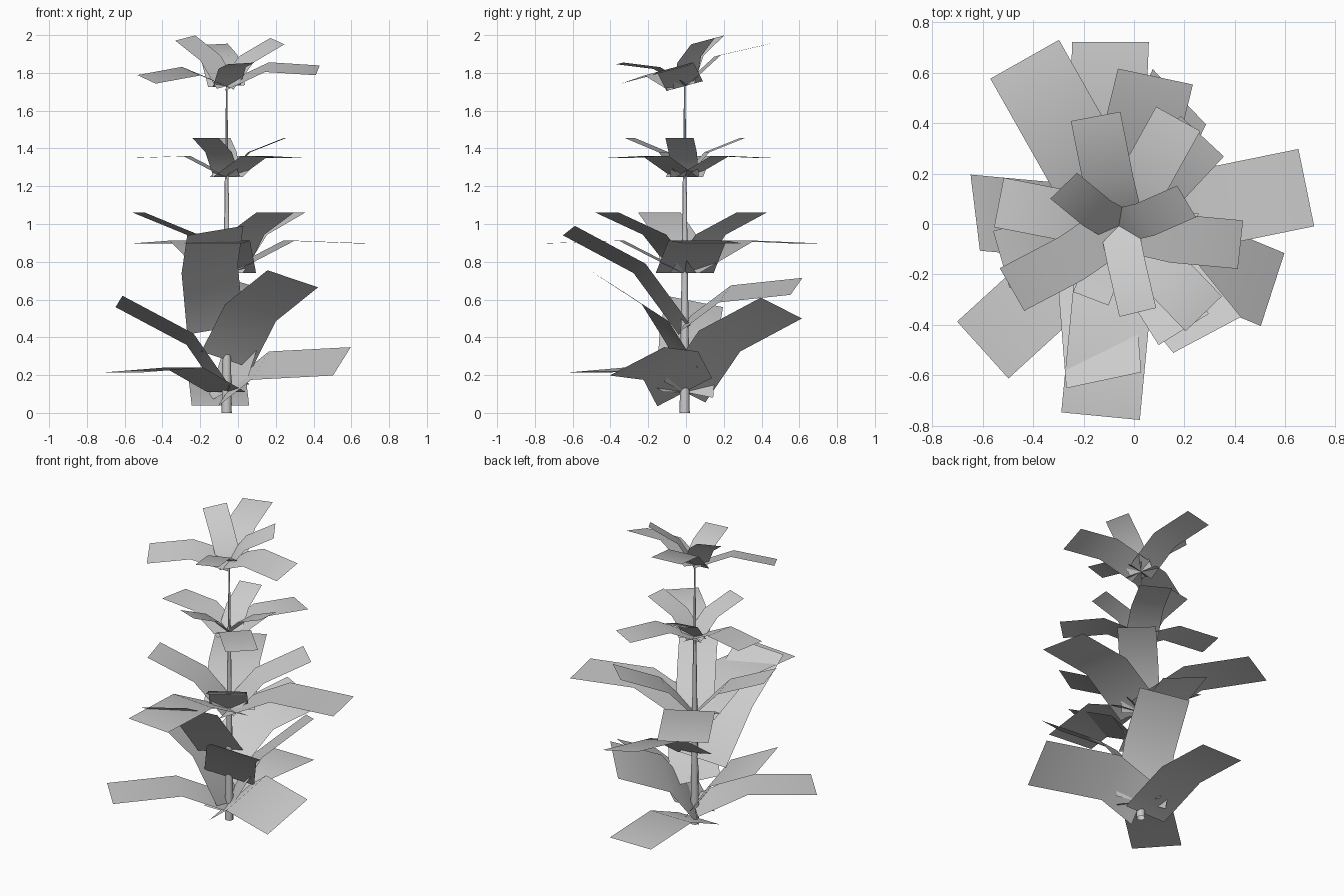
import bpy
import bmesh
from math import radians, cos, sin
from mathutils import Vector, Matrix

cube = bpy.data.objects.get("Cube")
if cube:
    bpy.data.objects.remove(cube, do_unlink=True)

# One plain grey for the whole plant
grey = bpy.data.materials.new("plain grey")
grey.use_nodes = True
colour = (0.6, 0.6, 0.6, 1)
grey.diffuse_color = colour
grey.node_tree.nodes["Principled BSDF"].inputs["Base Color"].default_value = colour

STEM = Vector((-0.06, -0.007, 0))


def finish(bm, name):
    """Turn a bmesh into a smooth shaded object."""
    mesh = bpy.data.meshes.new(name)
    for face in bm.faces:
        face.smooth = True
    bm.to_mesh(mesh)
    bm.free()
    mesh.materials.append(grey)
    obj = bpy.data.objects.new(name, mesh)
    bpy.context.scene.collection.objects.link(obj)
    return obj


def add_card(bm, centres, side):
    """Add a bent leaf card: cross edges of half-width 'side' at each centre."""
    rows = [(bm.verts.new(c - side), bm.verts.new(c + side)) for c in centres]
    for (a, b), (c, d) in zip(rows, rows[1:]):
        bm.faces.new((a, c, d, b))


def leaf_whorl(name, height, scale, upright_spin, flat_spin, tilt):
    """Three short upright leaves and three long flat ones round the stem."""
    bm = bmesh.new()
    upright = dict(angles=(-111, -5, 100), spin=upright_spin,
                   bend=(0.12, 0.13), tip=(0.31, 0.205), half=0.075)
    flat = dict(angles=(-46, 61, 169), spin=flat_spin,
                bend=(0.215, 0.11), tip=(0.485, 0.1), half=0.1)
    for kind in (upright, flat):
        for angle in kind["angles"]:
            turn = radians(angle + kind["spin"])
            out = Vector((cos(turn), sin(turn), 0))
            side = Vector((-sin(turn), cos(turn), 0)) * kind["half"]
            centres = [out * r + Vector((0, 0, h))
                       for r, h in ((0, 0), kind["bend"], kind["tip"])]
            add_card(bm, centres, side)
    place = (Matrix.Translation(STEM + Vector((0, 0, height)))
             @ Matrix.Rotation(radians(tilt), 4, "X") @ Matrix.Scale(scale, 4))
    bm.transform(place)
    return finish(bm, name)


def large_leaf(name, facing, tip, base_z, bend_z, bend_at, roll, shift=0):
    """A single large leaf from the stem to a given tip centre."""
    turn = radians(facing)
    side = Vector((-sin(turn) * 0.152, cos(turn) * 0.152, roll))
    tip = Vector(tip)
    base = STEM + Vector((shift, 0, base_z))
    bend = base.lerp(tip, bend_at)
    bend.x += shift / 2
    bend.z = bend_z
    bm = bmesh.new()
    add_card(bm, (base, bend, tip), side)
    return finish(bm, name)


# Tapered stem
bm = bmesh.new()
bmesh.ops.create_cone(bm, cap_ends=False, segments=8, radius1=0.027,
                      radius2=0.003, depth=1.75)
bmesh.ops.translate(bm, verts=bm.verts, vec=STEM + Vector((0, 0, 0.875)))
finish(bm, "stem")

# Upper leaf whorls
leaf_whorl("middle_whorl", 0.74, 1.565, -53, -49.5, 0)
leaf_whorl("upper_whorl", 1.25, 1, 0, 0, 0)
leaf_whorl("crown_whorl", 1.73, 1, 35, 40, 15)

# Low spreading leaves
large_leaf("low_leaf_right", -18, (0.55, -0.26, 0.273), 0.11, 0.25, 0.29, 0.075)
large_leaf("low_leaf_front", 222, (-0.6, -0.5, 0.215), 0.11, 0.24, 0.42, 0)
large_leaf("low_leaf_back", 90, (-0.093, 0.723, 0.15), 0.04, 0.18, 0.44, 0, -0.033)

# Rising leaves
large_leaf("rising_leaf_left", 187, (-0.63, 0.045, 0.59), 0.11, 0.39, 0.34, 0.03)
large_leaf("rising_leaf_back", 44, (0.18, 0.505, 0.555), 0.11, 0.38, 0.36, -0.055)
large_leaf("rising_leaf_right", -62, (0.29, -0.44, 0.71), 0.28, 0.53, 0.36, -0.045)
large_leaf("tall_leaf_front", -78, (-0.12, -0.62, 0.965), 0.44, 0.765, 0.39, 0.025, -0.06)
large_leaf("tall_leaf_back", 78, (0.085, 0.585, 0.67), 0.47, 0.63, 0.36, 0.045)
